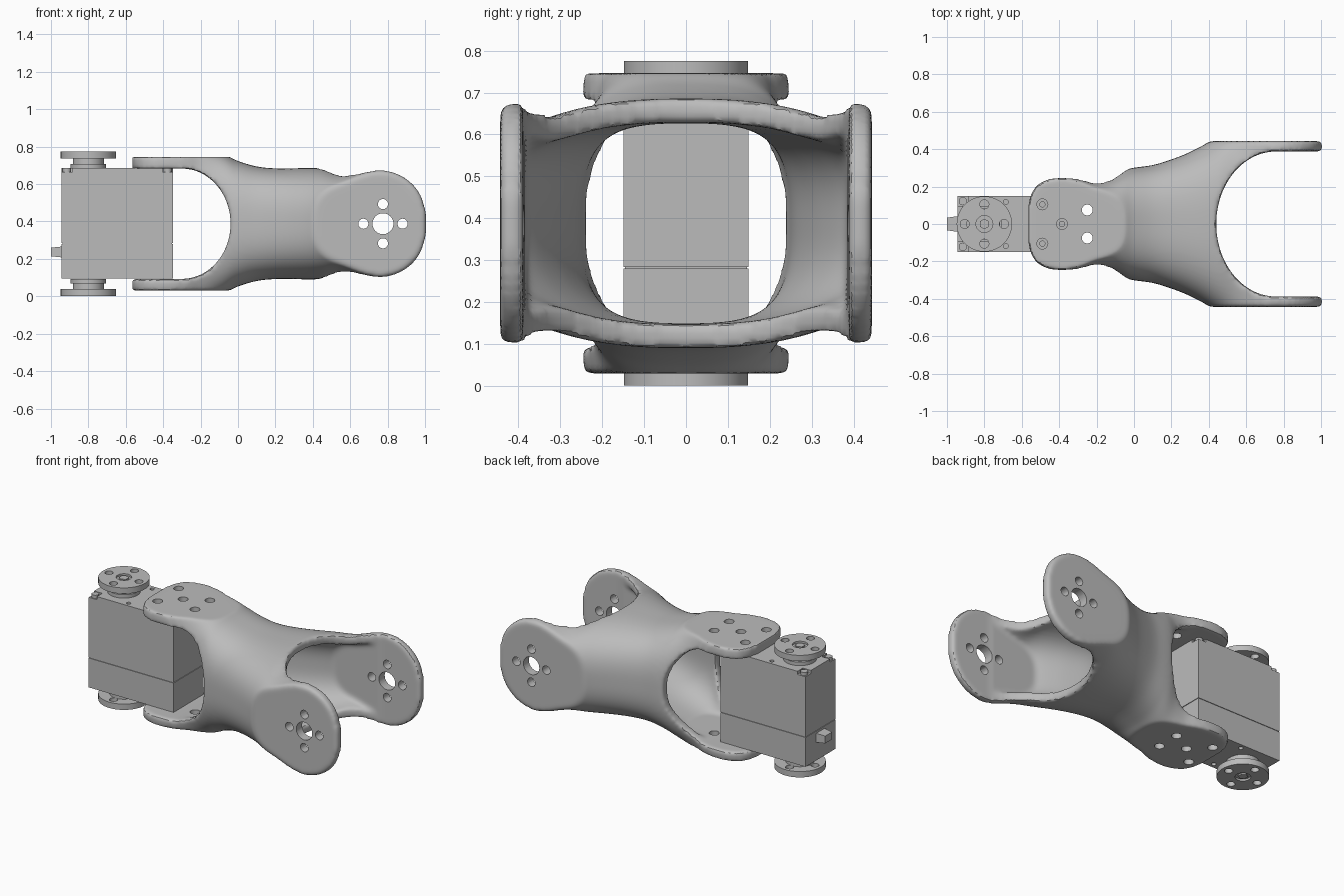
import bpy, bmesh, math
from mathutils import Matrix, Vector

cube = bpy.data.objects.get("Cube")
if cube:
    bpy.data.objects.remove(cube)

CZ = 0.388   # height of the long axis
grey = bpy.data.materials.new("light_grey")
grey.use_nodes = True
grey.diffuse_color = (0.5, 0.5, 0.5, 1)
grey.node_tree.nodes["Principled BSDF"].inputs["Base Color"].default_value = (0.5, 0.5, 0.5, 1)


def make(name, bm):
    bmesh.ops.recalc_face_normals(bm, faces=bm.faces)
    mesh = bpy.data.meshes.new(name)
    bm.to_mesh(mesh)
    bm.free()
    mesh.materials.append(grey)
    ob = bpy.data.objects.new(name, mesh)
    bpy.context.collection.objects.link(ob)
    return ob


def activate(ob):
    bpy.ops.object.select_all(action='DESELECT')
    ob.select_set(True)
    bpy.context.view_layer.objects.active = ob


def modify(ob, kind, **settings):
    activate(ob)
    mod = ob.modifiers.new(kind.lower(), kind)
    for key, value in settings.items():
        setattr(mod, key, value)
    bpy.ops.object.modifier_apply(modifier=mod.name)


def cut(ob, cutter):
    modify(ob, 'BOOLEAN', operation='DIFFERENCE', solver='EXACT', object=cutter)
    bpy.data.objects.remove(cutter)


def smooth(ob):
    activate(ob)
    bpy.ops.object.shade_smooth_by_angle(angle=math.radians(35))


def add_cylinder(bm, centre, radius, depth, axis='Z', segments=32, top=None):
    turn = Matrix.Rotation(math.pi / 2, 4, 'X') if axis == 'Y' else Matrix.Identity(4)
    bmesh.ops.create_cone(bm, cap_ends=True, segments=segments, radius1=radius,
                          radius2=radius if top is None else top, depth=depth,
                          matrix=Matrix.Translation(centre) @ turn)


def add_box(bm, low, high):
    low, high = Vector(low), Vector(high)
    size = Matrix.Diagonal((*(high - low), 1))
    return bmesh.ops.create_cube(bm, size=1, matrix=Matrix.Translation((low + high) / 2) @ size)['verts']


def spline(points, x):
    """Smooth curve through (x, value) points."""
    if x <= points[0][0]:
        return points[0][1]
    for i in range(len(points) - 1):
        (x0, v0), (x1, v1) = points[i], points[i + 1]
        if x <= x1:
            xp, vp = points[max(i - 1, 0)]
            xn, vn = points[min(i + 2, len(points) - 1)]
            h = x1 - x0
            m0, m1 = (v1 - vp) / (x1 - xp) * h, (vn - v0) / (xn - x0) * h
            t = (x - x0) / h
            return ((2*t**3 - 3*t**2 + 1) * v0 + (t**3 - 2*t**2 + t) * m0
                    + (3*t**2 - 2*t**3) * v1 + (t**3 - t**2) * m1)
    return points[-1][1]


# Half width and half height of the bracket along its length
WIDTH = [(-0.565, 0.1), (-0.55, 0.165), (-0.51, 0.22), (-0.43, 0.253), (-0.27, 0.253), (-0.2, 0.245),
         (-0.12, 0.26), (-0.03, 0.295), (0.1, 0.315), (0.2, 0.345), (0.3, 0.385),
         (0.4, 0.44), (0.5, 0.52), (0.6, 0.65), (0.7, 0.85), (1.01, 0.9)]
HEIGHT = [(-0.57, 0.8), (-0.35, 0.7), (-0.25, 0.52), (-0.15, 0.425), (-0.04, 0.355), (0, 0.335), (0.1, 0.306),
          (0.2, 0.296), (0.45, 0.296), (0.55, 0.278), (0.65, 0.285), (0.76, 0.3), (0.85, 0.28),
          (0.93, 0.225), (0.98, 0.15), (1.005, 0.06)]


def loft(name, start, end, inset, flat_y, flat_z, rings=130, sides=160):
    """Rounded tube whose sides are sliced flat at flat_y and flat_z."""
    bm = bmesh.new()
    power = 2 / 2.7
    loops = []
    for i in range(rings + 1):
        x = start + (end - start) * i / rings
        a, b = spline(WIDTH, x) - inset, spline(HEIGHT, x) - inset
        loop = []
        for k in range(sides):
            t = math.tau * (k + 0.5) / sides
            y = math.copysign(abs(math.cos(t)) ** power, math.cos(t)) * a
            z = math.copysign(abs(math.sin(t)) ** power, math.sin(t)) * b
            y, z = max(-flat_y, min(flat_y, y)), max(-flat_z, min(flat_z, z))
            loop.append(bm.verts.new((x, y, CZ + z)))
        loops.append(loop)
    for p, q in zip(loops, loops[1:]):
        for k in range(sides):
            bm.faces.new((p[k], p[k - 1], q[k - 1], q[k]))
    bm.faces.new(loops[0])
    bm.faces.new(loops[-1])
    return make(name, bm)


def fork_cutter(centre, reach, half, far, axis):
    """U-shaped slot with an elliptical bottom, cut through along the given axis."""
    outline = [(far, -half)]
    for k in range(65):
        t = -math.pi / 2 + math.pi * k / 64
        outline.append((centre + reach * math.cos(t), half * math.sin(t)))
    outline.append((far, half))
    bm = bmesh.new()
    rows = []
    for s in (-1.0, 1.0):
        rows.append([bm.verts.new((x, s, CZ + v) if axis == 'Y' else (x, v, CZ + s)) for x, v in outline])
    for k in range(len(outline)):
        bm.faces.new((rows[0][k - 1], rows[0][k], rows[1][k], rows[1][k - 1]))
    bm.faces.new(rows[0])
    bm.faces.new(rows[1])
    return make("fork_cutter", bm)


# Bracket: hollow tube opening into two crossed forks
bracket = loft("bracket", -0.565, 1.005, 0, 0.443, 0.358)
cut(bracket, loft("cavity_cutter", -0.32, 0.72, 0.057, 0.384, 0.292))
cut(bracket, fork_cutter(-0.3, 0.26, 0.295, -1.2, 'Y'))
cut(bracket, fork_cutter(0.76, -0.32, 0.388, 1.4, 'Z'))
modify(bracket, 'REMESH', mode='VOXEL', voxel_size=0.012)
modify(bracket, 'SMOOTH', factor=0.5, iterations=7)

# Bolt holes through both forks
bm = bmesh.new()
add_cylinder(bm, (0.775, 0, CZ), 0.056, 1.2, 'Y')
for dx, dz in ((0.105, 0), (-0.105, 0), (0, 0.105), (0, -0.105)):
    add_cylinder(bm, (0.775 + dx, 0, CZ + dz), 0.027, 1.2, 'Y', 24)
for x, y in ((-0.49, 0.105), (-0.49, -0.105), (-0.385, 0), (-0.25, 0.075), (-0.25, -0.075)):
    add_cylinder(bm, (x, y, CZ), 0.029, 1.2, 'Z', 24)
cut(bracket, make("hole_cutter", bm))
smooth(bracket)

# Motor case in two halves with a fine seam
X0, X1, Y, LOW, HIGH, SEAM = -0.943, -0.348, 0.149, 0.094, 0.685, 0.282
bm = bmesh.new()
add_box(bm, (X0, -Y, SEAM + 0.002), (X1, Y, HIGH))
upper_case = make("motor_case_upper", bm)
bm = bmesh.new()
add_box(bm, (X0, -Y, LOW), (X1, Y, SEAM - 0.002))
lower_case = make("motor_case_lower", bm)
bm = bmesh.new()
add_box(bm, (X0 + 0.004, -Y + 0.004, SEAM - 0.02), (X1 - 0.004, Y - 0.004, SEAM + 0.02))
make("motor_case_seam", bm)

# Corner notches and screw pockets in the case
bm = bmesh.new()
for s in (-1, 1):
    for x in (X0, X1):
        inner = x + (0.055 if x == X0 else -0.055)
        add_box(bm, (min(x, inner) - 0.002, min(s * 0.095, s * 0.16), HIGH - 0.02),
                (max(x, inner) + 0.002, max(s * 0.095, s * 0.16), HIGH + 0.02))
    add_cylinder(bm, (-0.685, s * 0.118, HIGH), 0.013, 0.04, segments=16)
    add_cylinder(bm, (-0.49, s * 0.105, HIGH), 0.014, 0.04, segments=16)
add_cylinder(bm, (-0.385, 0, HIGH), 0.014, 0.04, segments=16)
cut(upper_case, make("pocket_cutter", bm))
bm = bmesh.new()
for x, y in ((-0.685, 0.118), (-0.685, -0.118), (-0.49, 0.105), (-0.49, -0.105), (-0.385, 0)):
    add_cylinder(bm, (x, y, LOW), 0.014, 0.04, segments=16)
cut(lower_case, make("pocket_cutter", bm))

# Case screws standing in the notches
bm = bmesh.new()
for s in (-1, 1):
    for x in (X0 + 0.028, X1 - 0.028):
        add_cylinder(bm, (x, s * 0.122, HIGH - 0.011), 0.022, 0.022, segments=20)
smooth(make("case_screws", bm))

# Drive discs above and below the case
for name, s in (("upper", 1), ("lower", -1)):
    def at(h, x=-0.8, y=0.0):
        return (x, y, CZ + s * h)
    bm = bmesh.new()
    add_cylinder(bm, at(0.307), 0.095, 0.024, segments=48)
    add_cylinder(bm, at(0.334), 0.083, 0.034, segments=48)
    smooth(make(name + "_disc_neck", bm))
    bm = bmesh.new()
    add_cylinder(bm, at(0.3685), 0.148, 0.037, segments=64)
    disc = make(name + "_drive_disc", bm)
    bm = bmesh.new()
    add_cylinder(bm, at(0.387), 0.045, 0.024)
    for k in range(4):
        t = k * math.pi / 2
        add_cylinder(bm, at(0.38, -0.8 + 0.105 * math.cos(t), 0.105 * math.sin(t)), 0.024, 0.1, segments=24)
    cut(disc, make("disc_cutter", bm))
    smooth(disc)
    bm = bmesh.new()
    add_cylinder(bm, at(0.378), 0.028, 0.012, segments=6)
    make(name + "_disc_bolt", bm)

# Cable plug on the end of the case
bm = bmesh.new()
for v in add_box(bm, (-1.0, -0.042, 0.208), (X0 + 0.002, 0.042, 0.266)):
    if v.co.x < -0.99:
        v.co.y *= 0.8
        v.co.z = 0.237 + (v.co.z - 0.237) * 0.8
make("cable_plug", bm)
